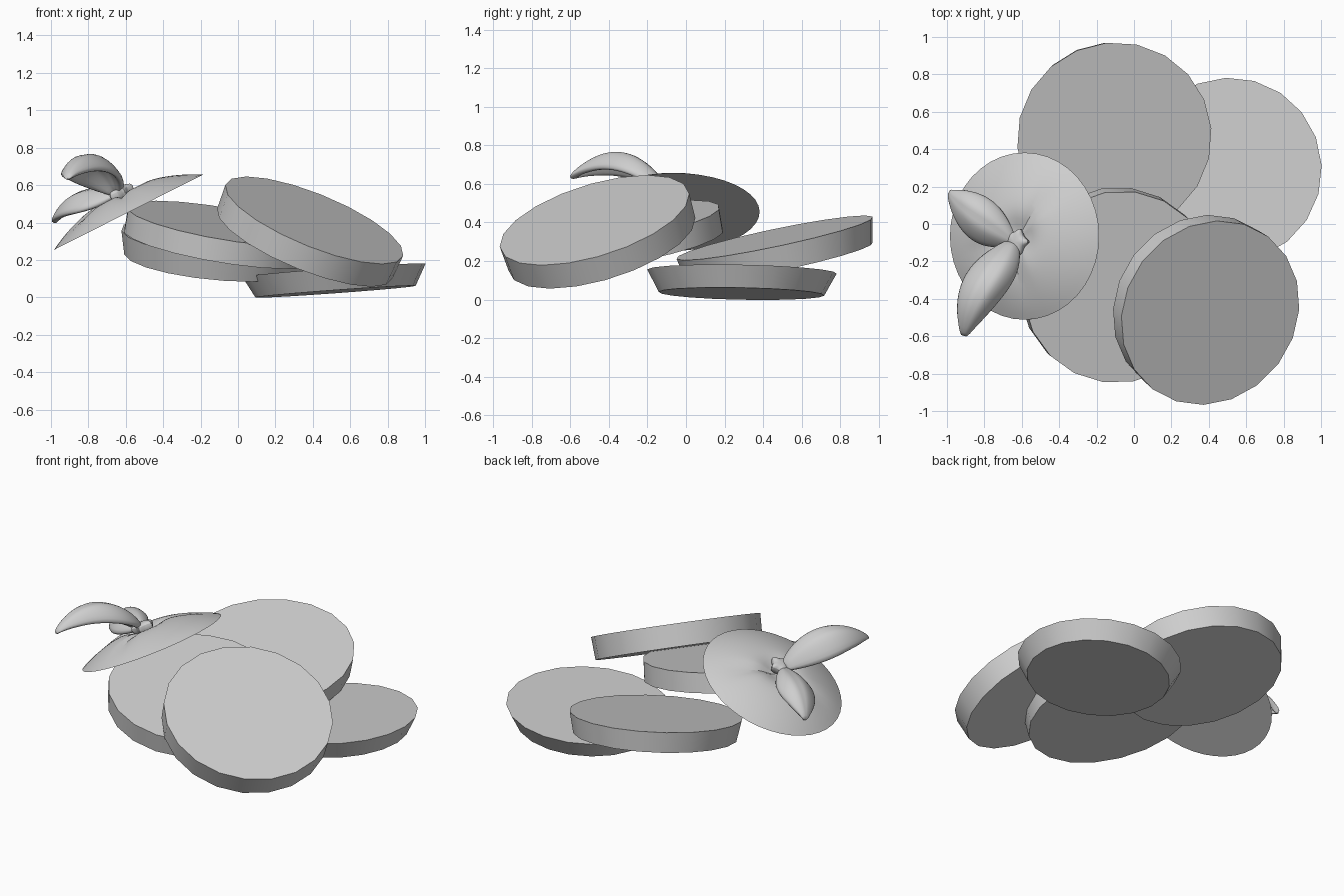
import bpy, bmesh, math
from mathutils import Vector, Matrix

cube = bpy.data.objects.get("Cube")
if cube:
    bpy.data.objects.remove(cube, do_unlink=True)

grey = bpy.data.materials.new("plain_grey")
grey.use_nodes = True
colour = (0.62, 0.62, 0.62, 1)
grey.diffuse_color = colour
grey.node_tree.nodes["Principled BSDF"].inputs["Base Color"].default_value = colour


def make_object(name, bm, smooth):
    bmesh.ops.recalc_face_normals(bm, faces=bm.faces)
    mesh = bpy.data.meshes.new(name)
    bm.to_mesh(mesh)
    bm.free()
    mesh.materials.append(grey)
    obj = bpy.data.objects.new(name, mesh)
    bpy.context.collection.objects.link(obj)
    bpy.ops.object.select_all(action='DESELECT')
    obj.select_set(True)
    bpy.context.view_layer.objects.active = obj
    bpy.ops.object.shade_smooth_by_angle(angle=math.radians(smooth))
    return obj


def tilted(centre, slope_x, slope_y):
    """Frame on a plane that rises by the given slopes."""
    turn = Vector((-slope_x, -slope_y, 1)).to_track_quat('Z', 'Y')
    return Matrix.Translation(centre) @ turn.to_matrix().to_4x4()


# Flat round slices: the centre given is that of the upper face
def slice_disc(name, centre, slopes, top_r, bottom_r, thick):
    bm = bmesh.new()
    bmesh.ops.create_cone(bm, cap_ends=True, segments=20, radius1=bottom_r,
                          radius2=top_r, depth=thick,
                          matrix=Matrix.Translation((0, 0, -thick / 2)))
    bm.transform(tilted(centre, *slopes))
    return make_object(name, bm, 35)


slice_disc("right_back_slice", (0.513, 0.29, 0.145), (0.073, -0.02), 0.492, 0.43, 0.115)
slice_disc("back_slice", (-0.105, 0.46, 0.32), (-0.09, 0.21), 0.522, 0.495, 0.13)
slice_disc("left_front_slice", (-0.08, -0.337, 0.395), (-0.17, 0.17), 0.52, 0.52, 0.125)
slice_disc("right_front_slice", (0.408, -0.475, 0.412), (-0.41, 0.31), 0.512, 0.505, 0.14)

# Domed end piece with a dimple and shallow creases around it
CAP = tilted((-0.585, -0.065, 0.455), 0.505, 0.0)
bm = bmesh.new()
RINGS, SIDES, RADIUS = 14, 40, 0.447
rings = []
for i in range(1, RINGS + 1):
    t = i / RINGS
    ring = []
    for j in range(SIDES):
        a = math.tau * j / SIDES
        crease = 0.03 * max(0, math.cos(2.5 * a)) ** 6 * math.sin(math.pi * t) * (1 - t)
        h = 0.12 * (1 - t ** 2.1) - 0.05 * math.exp(-(t / 0.22) ** 2) - crease
        ring.append(bm.verts.new((RADIUS * t * math.cos(a), RADIUS * t * math.sin(a), h)))
    rings.append(ring)
middle = bm.verts.new((0, 0, 0.07))
for j in range(SIDES):
    k = (j + 1) % SIDES
    bm.faces.new((middle, rings[0][j], rings[0][k]))
    for inner, outer in zip(rings, rings[1:]):
        bm.faces.new((inner[j], outer[j], outer[k], inner[k]))
bm.faces.new(rings[-1])
bm.transform(CAP)
make_object("domed_end_slice", bm, 25)


# Leaves: an arched blade swept along a curved midrib, sides drooping
def leaf(name, path, side, droop):
    p = [Vector(v) for v in path]
    side = Vector(side)
    bm = bmesh.new()
    rows, cols, grid = 12, 8, []
    for i in range(rows + 1):
        t = i / rows
        mid = (p[0] * (1 - t) ** 3 + p[1] * 3 * t * (1 - t) ** 2
               + p[2] * 3 * t * t * (1 - t) + p[3] * t ** 3)
        width = 0.15 + 0.85 * math.sin(math.pi * t ** 0.9)
        width = min(width, 0.03 + (1 - t) * 3)
        row = []
        for j in range(cols + 1):
            s = 2 * j / cols - 1
            groove = 0.012 * width * (j == cols // 2)
            drop = Vector((0, 0, -droop * width * s * s - groove))
            row.append(bm.verts.new(mid + side * s * width + drop))
        grid.append(row)
    for a, b in zip(grid, grid[1:]):
        for j in range(cols):
            bm.faces.new((a[j], a[j + 1], b[j + 1], b[j]))
    obj = make_object(name, bm, 60)
    solid = obj.modifiers.new("thickness", 'SOLIDIFY')
    solid.thickness, solid.offset = 0.035, 0
    soft = obj.modifiers.new("soft", 'SUBSURF')
    soft.levels = soft.render_levels = 1


leaf("front_leaf", [(-0.65, -0.1, 0.56), (-0.72, -0.22, 0.77),
                    (-0.86, -0.38, 0.84), (-0.91, -0.6, 0.63)],
     (0.115, -0.03, 0.02), 0.11)
leaf("back_leaf", [(-0.65, -0.09, 0.55), (-0.76, 0.0, 0.59),
                   (-0.91, 0.06, 0.59), (-0.985, 0.17, 0.4)],
     (0.04, 0.11, 0.025), 0.09)

# Small star-shaped stem crown in the dimple
bm = bmesh.new()
low, high = [], []
for j in range(10):
    a = math.tau * j / 10 + 0.3
    r = 0.115 if j % 2 == 0 else 0.05
    low.append(bm.verts.new((r * 0.6 * math.cos(a), r * 0.6 * math.sin(a), 0.06)))
    high.append(bm.verts.new((r * math.cos(a), r * math.sin(a), 0.135)))
peak = bm.verts.new((0, 0, 0.15))
bm.faces.new(low)
for j in range(10):
    k = (j + 1) % 10
    bm.faces.new((low[j], low[k], high[k], high[j]))
    bm.faces.new((high[j], high[k], peak))
bm.transform(CAP @ Matrix.Translation((0.03, 0.01, 0)))
crown = make_object("stem_crown", bm, 60)
soft = crown.modifiers.new("soft", 'SUBSURF')
soft.levels = soft.render_levels = 2
